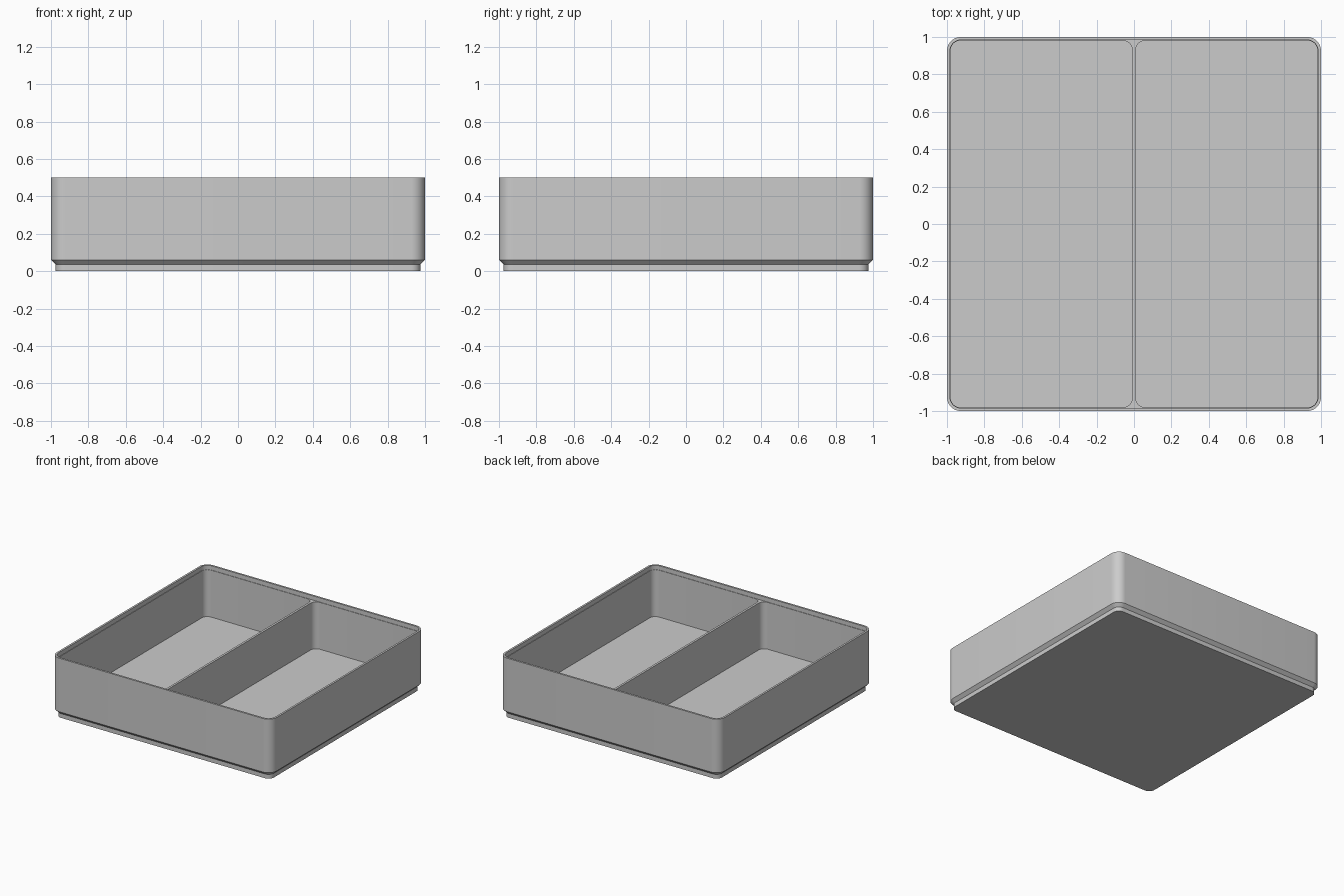
import bpy
import bmesh
from math import cos, sin, pi, radians

old = bpy.data.objects.get("Cube")
if old:
    bpy.data.objects.remove(old, do_unlink=True)

# One plain grey material
grey = bpy.data.materials.new("light_grey_plastic")
grey.use_nodes = True
colour = (0.6, 0.6, 0.6, 1)
grey.diffuse_color = colour
grey.node_tree.nodes["Principled BSDF"].inputs["Base Color"].default_value = colour

CORNER_STEPS = 10


def ring(bm, cx, hx, hy, r, z):
    """Rounded rectangle of vertices, counter-clockwise."""
    verts = []
    for q, (sx, sy) in enumerate([(1, 1), (-1, 1), (-1, -1), (1, -1)]):
        for i in range(CORNER_STEPS + 1):
            a = (q + i / CORNER_STEPS) * pi / 2
            verts.append(bm.verts.new((cx + sx * (hx - r) + r * cos(a),
                                       sy * (hy - r) + r * sin(a), z)))
    return verts


def loft(name, sections):
    """Closed solid through a stack of rounded rectangles."""
    bm = bmesh.new()
    rings = [ring(bm, *s) for s in sections]
    bm.faces.new(reversed(rings[0]))
    bm.faces.new(rings[-1])
    for low, high in zip(rings, rings[1:]):
        for i in range(len(low)):
            j = (i + 1) % len(low)
            bm.faces.new((low[i], low[j], high[j], high[i]))
    mesh = bpy.data.meshes.new(name)
    bm.to_mesh(mesh)
    bm.free()
    mesh.materials.append(grey)
    obj = bpy.data.objects.new(name, mesh)
    bpy.context.collection.objects.link(obj)
    return obj


HEIGHT, FLOOR, LEDGE = 0.5, 0.08, 0.465
INNER, LIP, DIVIDER = 0.98, 0.984, 0.009

# Tray body: stacking foot, chamfer and straight walls
tray = loft("divided_tray", [
    (0, 0.975, 0.975, 0.05, 0),
    (0, 0.975, 0.975, 0.05, 0.035),
    (0, 1, 1, 0.075, 0.06),
    (0, 1, 1, 0.075, HEIGHT),
])

# Cutters: two compartments either side of the divider, then the rim recess
half = (INNER - DIVIDER) / 2
cutters = [loft("compartment_cutter", [
    (side * (DIVIDER + half), half, INNER, 0.05, z) for z in (FLOOR, HEIGHT + 0.1)])
    for side in (-1, 1)]
cutters.append(loft("rim_cutter", [
    (0, LIP, LIP, 0.059, z) for z in (LEDGE, HEIGHT + 0.2)]))

bpy.ops.object.select_all(action='DESELECT')
tray.select_set(True)
bpy.context.view_layer.objects.active = tray
for cutter in cutters:
    cutter.hide_render = True
    mod = tray.modifiers.new("cut", 'BOOLEAN')
    mod.operation = 'DIFFERENCE'
    mod.solver = 'EXACT'
    mod.object = cutter
    bpy.ops.object.modifier_apply(modifier=mod.name)
    bpy.data.objects.remove(cutter, do_unlink=True)

bpy.ops.object.shade_smooth_by_angle(angle=radians(30))
